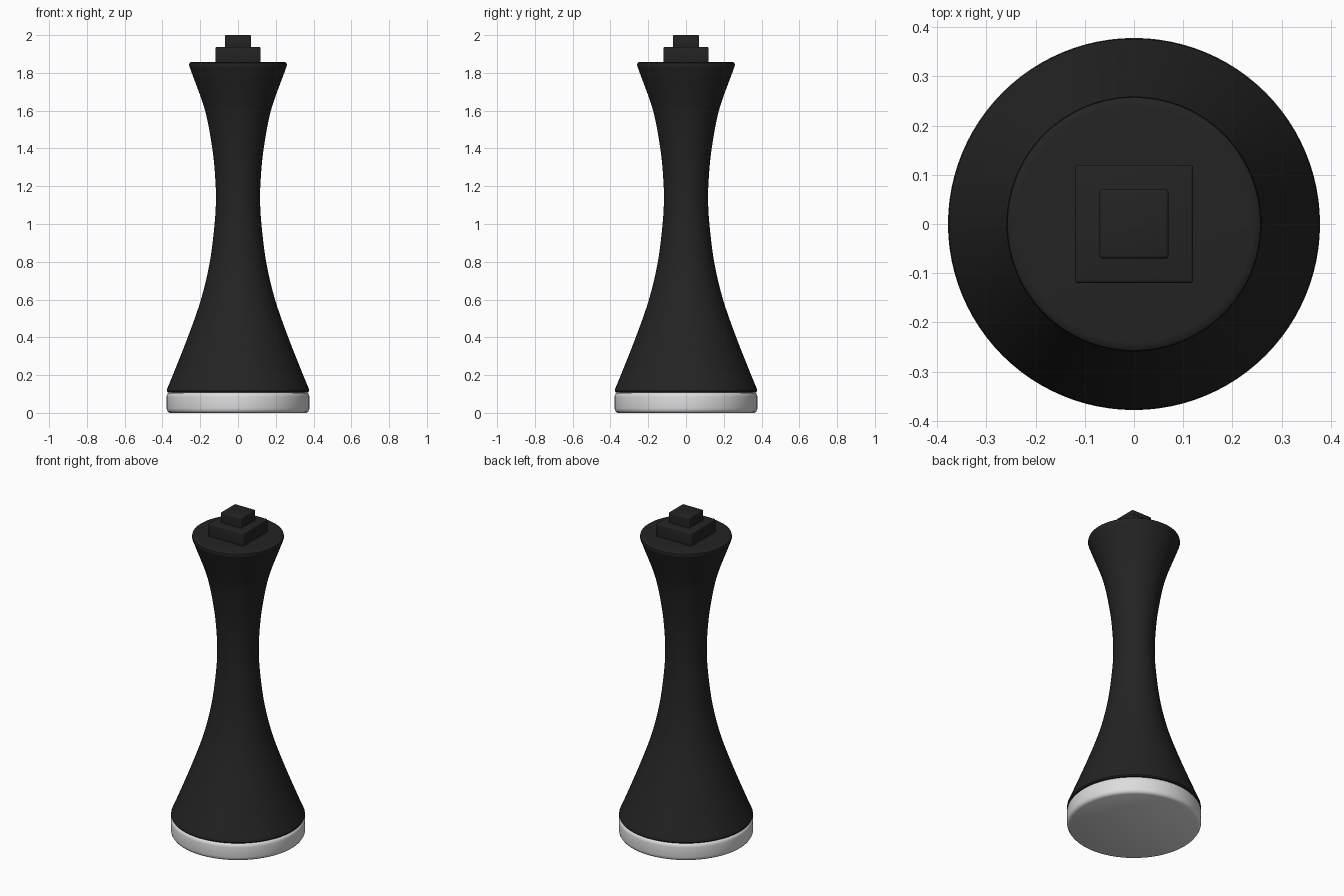
import bpy, bmesh, math

if "Cube" in bpy.data.objects:
    bpy.data.objects.remove(bpy.data.objects["Cube"])

SEGMENTS = 96


def material(name, value):
    m = bpy.data.materials.new(name)
    m.diffuse_color = (value, value, value, 1)
    m.use_nodes = True
    m.node_tree.nodes["Principled BSDF"].inputs["Base Color"].default_value = m.diffuse_color
    return m


black = material("black", 0.017)
white = material("off white", 0.72)


def smooth_curve(pts, steps=5):
    """Catmull-Rom curve through the (radius, height) points."""
    p = [pts[0]] + pts + [pts[-1]]
    out = []
    for a, b, c, d in zip(p, p[1:], p[2:], p[3:]):
        for i in range(steps):
            t = i / steps
            out.append(tuple(0.5 * (2 * q + (r - o) * t + (2 * o - 5 * q + 4 * r - s) * t * t
                                    + (3 * q - o - 3 * r + s) * t ** 3)
                             for o, q, r, s in zip(a, b, c, d)))
    return out + [pts[-1]]


def finish(name, bm, mat):
    bmesh.ops.recalc_face_normals(bm, faces=bm.faces)
    mesh = bpy.data.meshes.new(name)
    bm.to_mesh(mesh)
    bm.free()
    mesh.materials.append(mat)
    ob = bpy.data.objects.new(name, mesh)
    bpy.context.collection.objects.link(ob)
    bpy.ops.object.select_all(action='DESELECT')
    ob.select_set(True)
    bpy.context.view_layer.objects.active = ob
    bpy.ops.object.shade_smooth_by_angle(angle=math.radians(35))
    return ob


def turned(name, profile, mat):
    """Revolve a profile about z and cap both ends."""
    bm = bmesh.new()
    rings = [[bm.verts.new((r * math.cos(2 * math.pi * k / SEGMENTS),
                            r * math.sin(2 * math.pi * k / SEGMENTS), z))
              for k in range(SEGMENTS)] for r, z in profile]
    for lo, hi in zip(rings, rings[1:]):
        for k in range(SEGMENTS):
            n = (k + 1) % SEGMENTS
            bm.faces.new((lo[k], lo[n], hi[n], hi[k]))
    bm.faces.new(rings[0])
    bm.faces.new(rings[-1])
    return finish(name, bm, mat)


def block(name, half, z0, z1, mat):
    """Square block with softly rounded edges."""
    bm = bmesh.new()
    bmesh.ops.create_cube(bm, size=1)
    for v in bm.verts:
        v.co = (v.co.x * 2 * half, v.co.y * 2 * half, z0 + (v.co.z + 0.5) * (z1 - z0))
    bmesh.ops.bevel(bm, geom=bm.edges[:], offset=0.006, segments=3, profile=0.5,
                    affect='EDGES')
    return finish(name, bm, mat)


# Pale foot disc with rounded rims
turned("foot_disc", [(0.360, 0), (0.370, 0.005), (0.376, 0.014), (0.378, 0.025),
                     (0.378, 0.085), (0.376, 0.096), (0.370, 0.104), (0.362, 0.107)], white)

# Waisted body: rounded lower rim, flowing flank, rounded upper rim
flank = smooth_curve([(0.376, 0.126), (0.345, 0.20), (0.266, 0.40), (0.196, 0.60),
                      (0.149, 0.80), (0.124, 1.00), (0.117, 1.13), (0.121, 1.25),
                      (0.136, 1.40), (0.174, 1.60), (0.241, 1.79), (0.256, 1.83)])
turned("body", [(0.362, 0.107), (0.372, 0.109), (0.377, 0.116)] + flank
       + [(0.259, 1.842), (0.257, 1.852), (0.250, 1.857), (0.240, 1.858)], black)

# Stepped square finial
block("lower_finial_block", 0.12, 1.845, 1.937, black)
block("upper_finial_block", 0.07, 1.925, 2.0, black)
